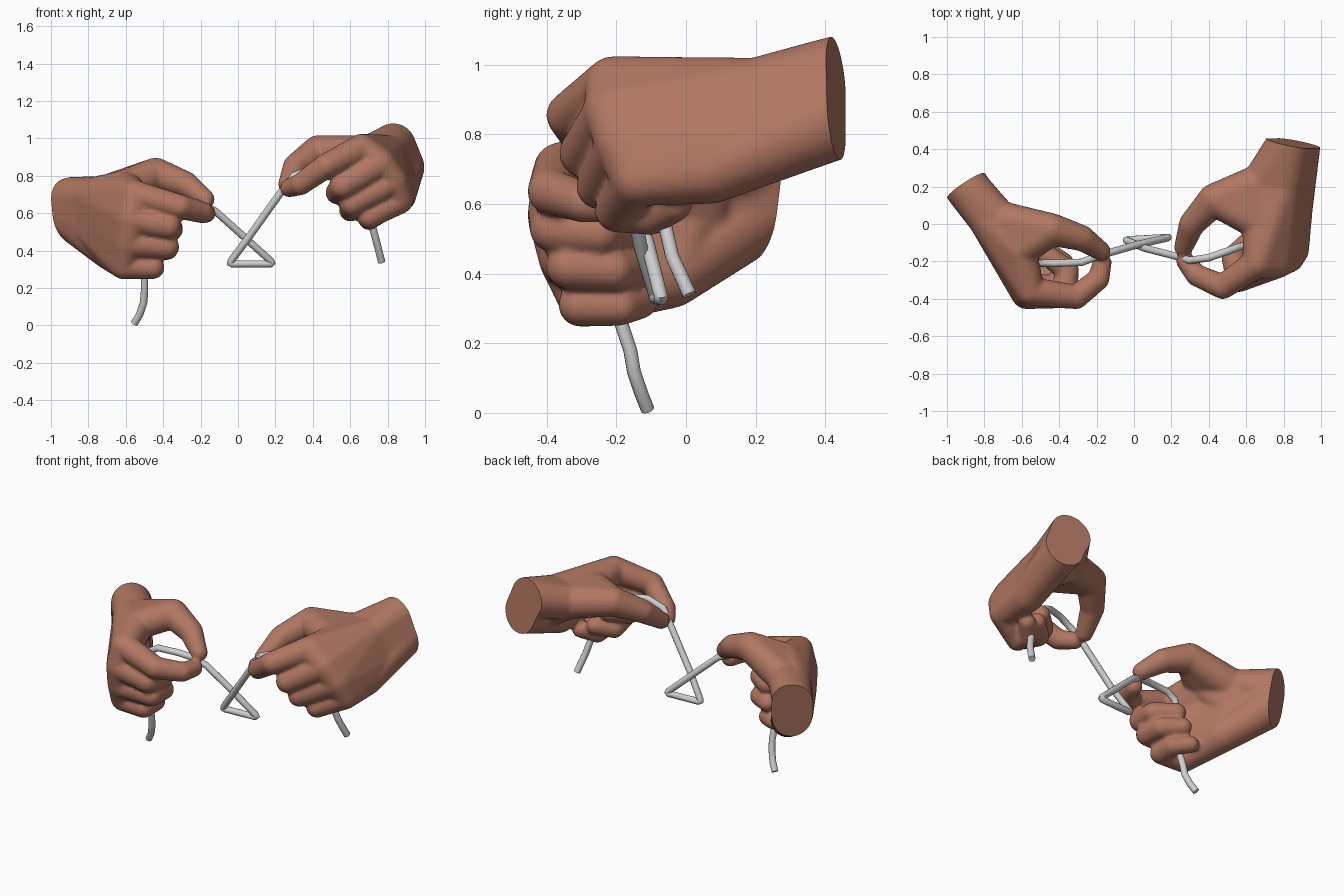
import bpy, bmesh
from mathutils import Vector, Matrix

if "Cube" in bpy.data.objects:
    bpy.data.objects.remove(bpy.data.objects["Cube"])


def material(name, rgb):
    m = bpy.data.materials.new(name)
    m.diffuse_color = (*rgb, 1)
    m.use_nodes = True
    m.node_tree.nodes["Principled BSDF"].inputs["Base Color"].default_value = m.diffuse_color
    return m


SKIN = material("warm brown skin", (0.44, 0.185, 0.122))
CORD = material("light grey cord", (0.62, 0.62, 0.62))


def add_hull(target, balls):
    """Wrap a set of balls (x, y, z, radius) in one convex skin."""
    bm = bmesh.new()
    for x, y, z, r in balls:
        bmesh.ops.create_icosphere(bm, subdivisions=3, radius=r,
                                   matrix=Matrix.Translation((x, y, z)))
    pts = [v.co.copy() for v in bm.verts]
    bm.free()
    bm = bmesh.new()
    for p in pts:
        bm.verts.new(p)
    bmesh.ops.convex_hull(bm, input=bm.verts[:])
    loose = [v for v in bm.verts if not v.link_faces]
    bmesh.ops.delete(bm, geom=loose, context='VERTS')
    bmesh.ops.recalc_face_normals(bm, faces=bm.faces[:])
    tmp = bpy.data.meshes.new("tmp")
    bm.to_mesh(tmp)
    bm.free()
    target.from_mesh(tmp)
    bpy.data.meshes.remove(tmp)


def hand(name, wrist, carpal, cap, normal, fingers, thumb, web, heel):
    normal = Vector(normal).normalized()
    bm = bmesh.new()
    # forearm stub, palm, thumb root and webbing
    stub = [tuple(Vector(w[:3]) + normal * 0.14) + (w[3],) for w in wrist]
    knuckles = [f[0] for f in fingers]
    add_hull(bm, stub + wrist)
    add_hull(bm, wrist + carpal)
    add_hull(bm, carpal + knuckles)
    add_hull(bm, carpal + [heel, knuckles[2], knuckles[3]])
    add_hull(bm, [wrist[1], carpal[1], heel])
    add_hull(bm, carpal + [thumb[0], web])
    add_hull(bm, [wrist[0], carpal[0], thumb[0]])
    add_hull(bm, [thumb[0], thumb[1], web])
    add_hull(bm, [web, knuckles[0], knuckles[1], carpal[0]])
    # fingers and thumb as chains of tapered segments
    for chain in fingers + [thumb]:
        for a, b in zip(chain, chain[1:]):
            add_hull(bm, [a, b])
    me = bpy.data.meshes.new(name)
    bm.to_mesh(me)
    bm.free()
    ob = bpy.data.objects.new(name, me)
    bpy.context.collection.objects.link(ob)
    # fuse the parts into one soft surface
    rm = ob.modifiers.new("fuse", 'REMESH')
    rm.mode = 'VOXEL'
    rm.voxel_size = 0.01
    sm = ob.modifiers.new("soften", 'SMOOTH')
    sm.factor = 0.5
    sm.iterations = 8
    dg = bpy.context.evaluated_depsgraph_get()
    fused = bpy.data.meshes.new_from_object(ob.evaluated_get(dg))
    ob.modifiers.clear()
    # cut the wrist off flat
    bm = bmesh.new()
    bm.from_mesh(fused)
    res = bmesh.ops.bisect_plane(bm, geom=bm.verts[:] + bm.edges[:] + bm.faces[:],
                                 plane_co=cap, plane_no=normal, clear_outer=True)
    rim = [e for e in res['geom_cut'] if isinstance(e, bmesh.types.BMEdge)]
    bmesh.ops.holes_fill(bm, edges=rim, sides=0)
    bmesh.ops.recalc_face_normals(bm, faces=bm.faces[:])
    bm.to_mesh(fused)
    bm.free()
    ob.data = fused
    finish(ob, SKIN)


def finish(ob, mat):
    ob.data.materials.clear()
    ob.data.materials.append(mat)
    bpy.ops.object.select_all(action='DESELECT')
    ob.select_set(True)
    bpy.context.view_layer.objects.active = ob
    bpy.ops.object.shade_smooth_by_angle(angle=0.9)


# hand on the left of the front view
hand("left_hand",
     wrist=[(-0.885, 0.185, 0.675, 0.12), (-0.89, 0.195, 0.575, 0.12)],
     carpal=[(-0.79, 0.03, 0.69, 0.1), (-0.785, 0.04, 0.52, 0.1)],
     cap=(-0.895, 0.20, 0.62), normal=(-0.55, 0.83, -0.15),
     fingers=[
         [(-0.555, -0.36, 0.70, 0.078), (-0.31, -0.39, 0.635, 0.066),
          (-0.19, -0.295, 0.605, 0.059), (-0.17, -0.205, 0.60, 0.051)],
         [(-0.575, -0.375, 0.57, 0.081), (-0.375, -0.38, 0.53, 0.07),
          (-0.355, -0.25, 0.515, 0.062), (-0.46, -0.17, 0.52, 0.056)],
         [(-0.59, -0.345, 0.44, 0.078), (-0.38, -0.335, 0.42, 0.066),
          (-0.38, -0.21, 0.41, 0.06), (-0.48, -0.14, 0.42, 0.054)],
         [(-0.61, -0.29, 0.32, 0.074), (-0.455, -0.305, 0.31, 0.062),
          (-0.45, -0.19, 0.305, 0.055), (-0.53, -0.13, 0.32, 0.05)]],
     thumb=[(-0.72, 0.025, 0.70, 0.1), (-0.44, -0.03, 0.81, 0.088),
            (-0.28, -0.075, 0.755, 0.07), (-0.175, -0.145, 0.675, 0.051)],
     web=(-0.61, -0.14, 0.74, 0.09), heel=(-0.69, -0.045, 0.40, 0.1))

# hand on the right of the front view
hand("right_hand",
     wrist=[(0.833, 0.43, 0.96, 0.122), (0.877, 0.43, 0.85, 0.122)],
     carpal=[(0.80, 0.20, 0.92, 0.1), (0.86, 0.22, 0.78, 0.1)],
     cap=(0.86, 0.43, 0.90), normal=(0.2, 0.97, 0.1),
     fingers=[
         [(0.66, -0.21, 0.945, 0.08), (0.475, -0.335, 0.855, 0.067),
          (0.335, -0.275, 0.755, 0.059), (0.275, -0.20, 0.735, 0.05)],
         [(0.76, -0.21, 0.865, 0.083), (0.56, -0.295, 0.745, 0.07),
          (0.53, -0.18, 0.71, 0.063), (0.62, -0.09, 0.73, 0.056)],
         [(0.83, -0.18, 0.77, 0.08), (0.61, -0.25, 0.65, 0.066),
          (0.60, -0.13, 0.615, 0.06), (0.68, -0.05, 0.64, 0.054)],
         [(0.86, -0.14, 0.67, 0.076), (0.70, -0.20, 0.58, 0.062),
          (0.70, -0.10, 0.565, 0.055), (0.77, -0.03, 0.60, 0.05)]],
     thumb=[(0.68, 0.22, 0.90, 0.105), (0.43, 0.13, 0.93, 0.088),
            (0.31, 0.0, 0.85, 0.07), (0.265, -0.125, 0.755, 0.051)],
     web=(0.67, 0.0, 0.925, 0.09), heel=(0.855, 0.07, 0.70, 0.1))

# cord crossed into a small triangle between the hands
path = [(-0.555, -0.11, 0.01), (-0.525, -0.13, 0.06), (-0.505, -0.15, 0.12),
        (-0.50, -0.16, 0.18), (-0.50, -0.19, 0.27), (-0.50, -0.21, 0.55),
        (-0.48, -0.21, 0.63), (-0.42, -0.21, 0.665), (-0.28, -0.205, 0.67),
        (-0.20, -0.175, 0.65), (-0.12, -0.15, 0.61), (0.02, -0.11, 0.485),
        (0.175, -0.075, 0.345), (0.182, -0.072, 0.335), (0.173, -0.073, 0.329),
        (-0.03, -0.085, 0.329), (-0.042, -0.088, 0.333), (-0.037, -0.09, 0.345),
        (0.06, -0.13, 0.475), (0.235, -0.175, 0.72), (0.30, -0.195, 0.80),
        (0.40, -0.18, 0.84), (0.50, -0.145, 0.835), (0.57, -0.12, 0.80),
        (0.63, -0.11, 0.72), (0.71, -0.065, 0.56), (0.74, -0.04, 0.45),
        (0.768, 0.01, 0.34)]
cu = bpy.data.curves.new("cord", 'CURVE')
cu.dimensions = '3D'
cu.bevel_depth = 0.02
cu.bevel_resolution = 4
cu.use_fill_caps = True
sp = cu.splines.new('POLY')
sp.points.add(len(path) - 1)
for p, co in zip(sp.points, path):
    p.co = (*co, 1)
tmp = bpy.data.objects.new("cord_path", cu)
bpy.context.collection.objects.link(tmp)
dg = bpy.context.evaluated_depsgraph_get()
mesh = bpy.data.meshes.new_from_object(tmp.evaluated_get(dg))
bpy.data.objects.remove(tmp)
cord = bpy.data.objects.new("cord", mesh)
bpy.context.collection.objects.link(cord)
finish(cord, CORD)
